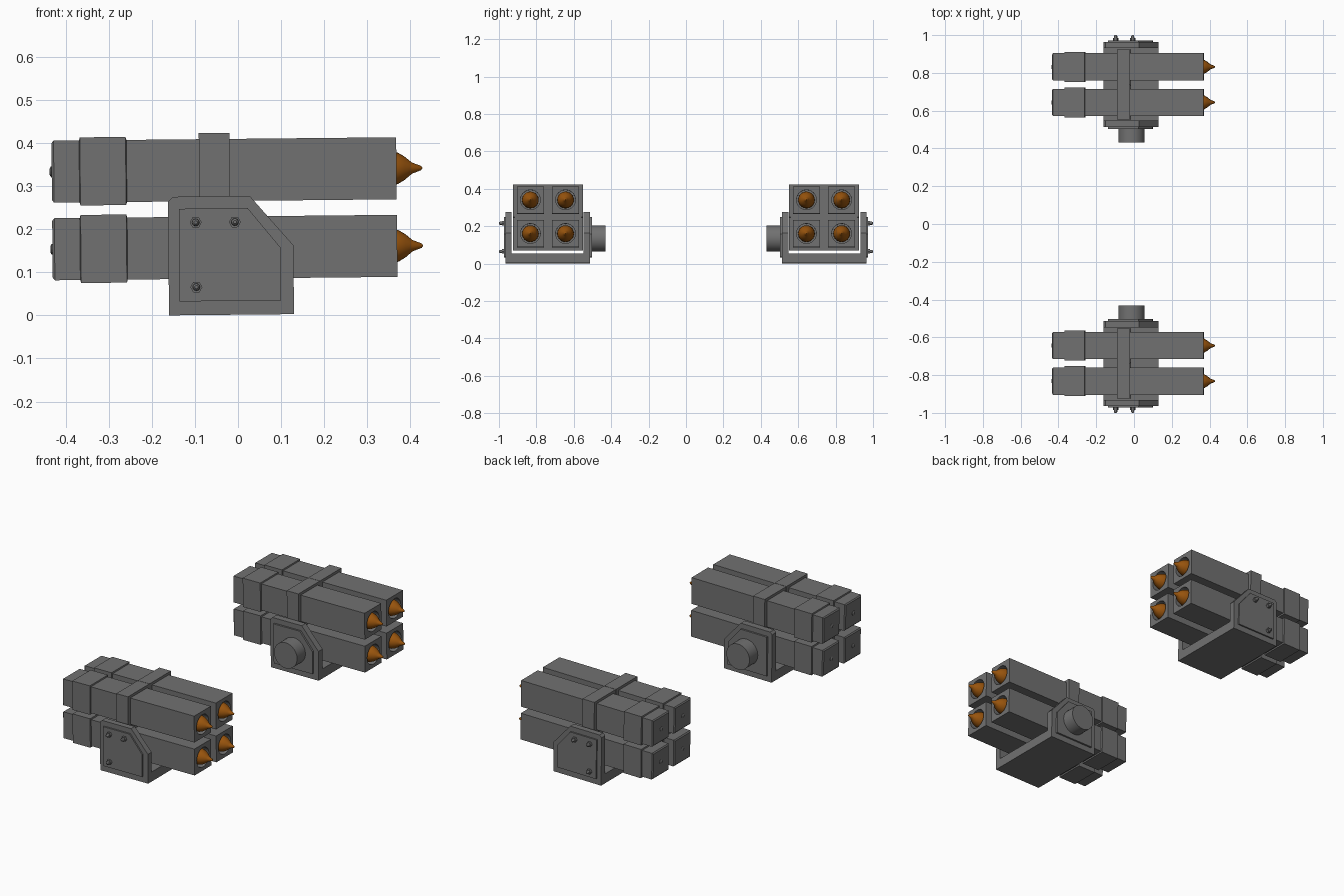
import bpy, bmesh, math
from mathutils import Matrix, Vector

if "Cube" in bpy.data.objects:
    bpy.data.objects.remove(bpy.data.objects["Cube"])

# the whole launcher leans up very slightly toward +x
TILT = Matrix.Translation((0, 0, 0.0016)) @ Matrix.Rotation(math.radians(-0.57), 4, 'Y')


def material(name, rgb):
    m = bpy.data.materials.new(name)
    m.diffuse_color = (*rgb, 1)
    m.use_nodes = True
    m.node_tree.nodes["Principled BSDF"].inputs["Base Color"].default_value = m.diffuse_color
    return m


GREY = material("dark grey", (0.165, 0.165, 0.165))
ORANGE = material("burnt orange", (0.32, 0.09, 0.004))


def finish(name, bm, mat, smooth=False):
    """Tilt the mesh, mirror it to the other pod and link it."""
    bmesh.ops.recalc_face_normals(bm, faces=bm.faces)
    bm.transform(TILT)
    me = bpy.data.meshes.new(name)
    bm.to_mesh(me)
    bm.free()
    me.materials.append(mat)
    ob = bpy.data.objects.new(name, me)
    bpy.context.collection.objects.link(ob)
    mod = ob.modifiers.new("other_pod", 'MIRROR')
    mod.use_axis = (False, True, False)
    mod.use_mirror_merge = False
    if smooth:
        bpy.ops.object.select_all(action='DESELECT')
        ob.select_set(True)
        bpy.context.view_layer.objects.active = ob
        bpy.ops.object.shade_smooth_by_angle(angle=math.radians(35))
    return ob


def loft(bm, origin, sections, axis='X', n=24):
    """Rings of (distance, radius, is_square) joined along an axis."""
    rings = []
    for d, r, square in sections:
        ring = []
        for i in range(n):
            a = 2 * math.pi * i / n
            u, v = math.cos(a), math.sin(a)
            k = r / max(abs(u), abs(v)) if square else r
            p = (d, u * k, v * k) if axis == 'X' else (u * k, d, v * k)
            ring.append(bm.verts.new(Vector(origin) + Vector(p)))
        rings.append(ring)
    for a, b in zip(rings, rings[1:]):
        for i in range(n):
            j = (i + 1) % n
            bm.faces.new((a[i], a[j], b[j], b[i]))
    bm.faces.new(rings[0])
    bm.faces.new(rings[-1])


def prism(bm, outline, y0, y1):
    """Extrude an (x, z) outline between two y values."""
    a = [bm.verts.new((x, y0, z)) for x, z in outline]
    b = [bm.verts.new((x, y1, z)) for x, z in outline]
    bm.faces.new(a)
    bm.faces.new(b)
    for i in range(len(a)):
        j = (i + 1) % len(a)
        bm.faces.new((a[i], a[j], b[j], b[i]))


def rect(x0, x1, z0, z1):
    return [(x0, z0), (x1, z0), (x1, z1), (x0, z1)]


YC, ZC = 0.738, 0.246          # centre of the tube cluster
DY, DZ = 0.094, 0.09           # tube offsets from that centre

# square tube: rear cap, collar, long body, round bore
TUBE = [(-0.429, 0.066, 1), (-0.424, 0.072, 1), (-0.365, 0.072, 1),
        (-0.363, 0.079, 1), (-0.257, 0.079, 1), (-0.255, 0.072, 1),
        (0.371, 0.072, 1), (0.371, 0.053, 0), (0.29, 0.053, 0)]
# warhead with stepped tip
NOSE = [(0.28, 0.045, 0), (0.345, 0.044, 0), (0.36, 0.041, 0), (0.375, 0.036, 0),
        (0.39, 0.027, 0), (0.402, 0.017, 0), (0.407, 0.013, 0),
        (0.428, 0.005, 0), (0.431, 0.001, 0)]
# small stud on the rear cap
STUD = [(-0.42, 0.012, 0), (-0.431, 0.012, 0), (-0.434, 0.007, 0)]

for row, sz in (("lower", -1), ("upper", 1)):
    for col, sy in (("inner", -1), ("outer", 1)):
        c = (0, YC + sy * DY, ZC + sz * DZ)
        label = f"{row}_{col}"
        bm = bmesh.new()
        loft(bm, c, TUBE)
        finish(f"{label}_tube", bm, GREY, True)
        bm = bmesh.new()
        loft(bm, c, NOSE)
        finish(f"{label}_warhead", bm, ORANGE, True)
        bm = bmesh.new()
        loft(bm, c, STUD, n=12)
        finish(f"{label}_rear_stud", bm, GREY)
        # clamp cell around each tube; the four together make the strap
        bm = bmesh.new()
        y, z = YC + sy * 0.0935, ZC + sz * 0.0885
        prism(bm, rect(-0.087, -0.016, z - 0.0875, z + 0.0875), y - 0.0925, y + 0.0925)
        finish(f"{label}_strap", bm, GREY)

# core joining the strap cells
bm = bmesh.new()
prism(bm, rect(-0.084, -0.019, 0.075, 0.418), YC - 0.18, YC + 0.18)
finish("strap_core", bm, GREY)

# cradle: floor and two side walls with raised panels
WALL = [(-0.16, 0), (0.13, 0), (0.13, 0.16), (0.03, 0.275), (-0.148, 0.275), (-0.16, 0.263)]
PANEL = [(-0.135, 0.032), (0.1, 0.032), (0.1, 0.155), (0.025, 0.247), (-0.135, 0.247)]

bm = bmesh.new()
prism(bm, rect(-0.16, 0.13, 0, 0.052), 0.54, 0.94)
finish("cradle_floor", bm, GREY)
for label, y0, y1, p1 in (("outer", 0.932, 0.964, 0.972), ("inner", 0.548, 0.513, 0.503)):
    bm = bmesh.new()
    prism(bm, WALL, y0, y1)
    finish(f"{label}_wall", bm, GREY)
    bm = bmesh.new()
    prism(bm, PANEL, y1, p1)
    finish(f"{label}_panel", bm, GREY)

# mounting pivot facing the middle
bm = bmesh.new()
loft(bm, (-0.012, 0, 0.133), [(0.51, 0.07, 0), (0.431, 0.07, 0)], 'Y', 32)
finish("mount_pivot", bm, GREY, True)

# bolts on the outer panel
bm = bmesh.new()
for x, z in ((-0.096, 0.215), (-0.005, 0.215), (-0.096, 0.065)):
    loft(bm, (x, 0, z), [(0.968, 0.014, 0), (0.984, 0.014, 0)], 'Y', 6)
    loft(bm, (x, 0, z), [(0.98, 0.009, 0), (0.995, 0.008, 0), (1.0, 0.004, 0)], 'Y', 12)
finish("panel_bolts", bm, GREY)
